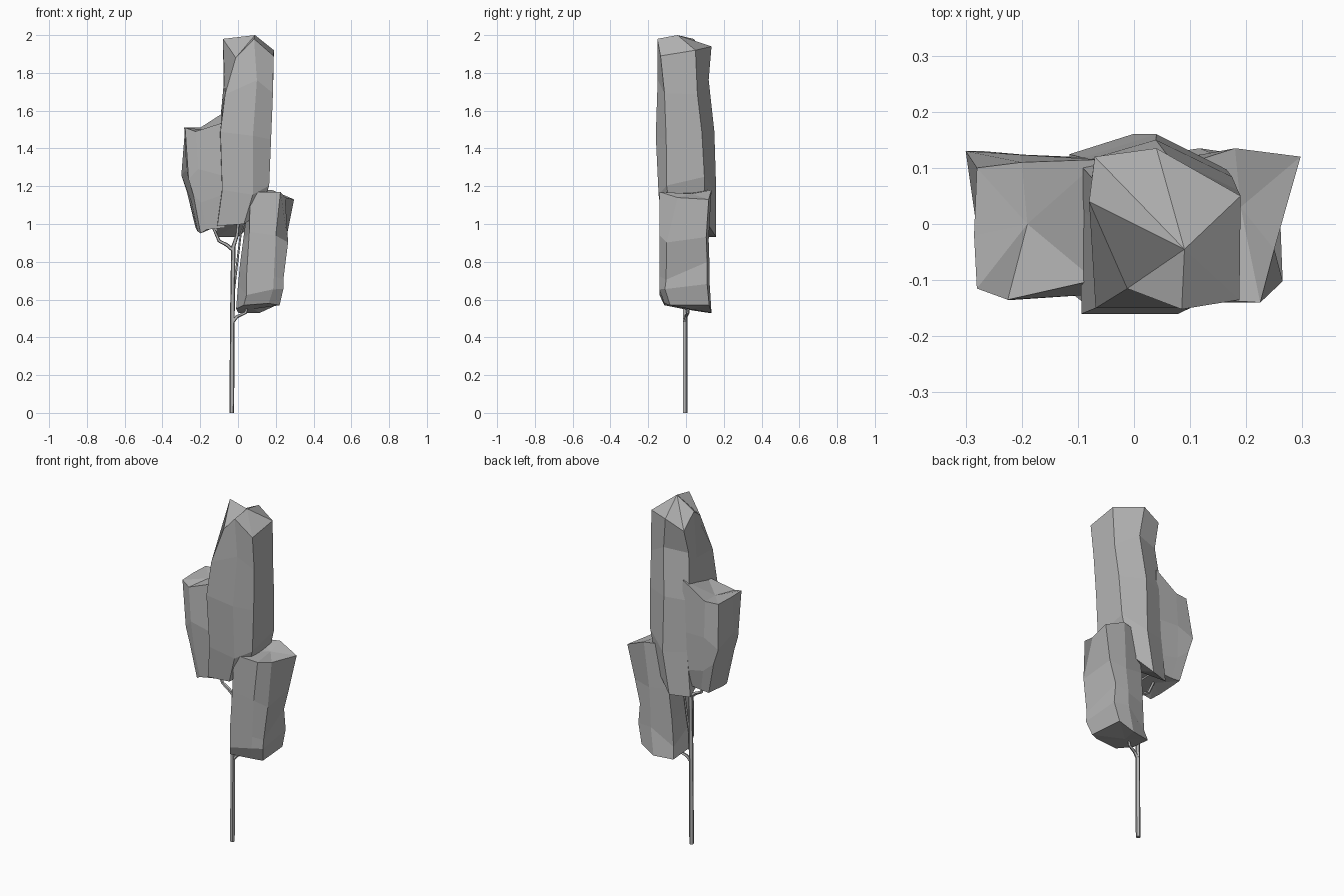
import bpy
import bmesh
import random
from mathutils import Vector

random.seed(4)
if "Cube" in bpy.data.objects:
    bpy.data.objects.remove(bpy.data.objects["Cube"], do_unlink=True)

# One plain grey for the whole tree
grey = bpy.data.materials.new("plain_grey")
grey.use_nodes = True
colour = (0.46, 0.46, 0.46, 1.0)
grey.diffuse_color = colour
grey.node_tree.nodes["Principled BSDF"].inputs["Base Color"].default_value = colour


def add_mesh(name, bm):
    """Turn a bmesh into a flat shaded object."""
    bmesh.ops.recalc_face_normals(bm, faces=bm.faces)
    mesh = bpy.data.meshes.new(name)
    bm.to_mesh(mesh)
    bm.free()
    mesh.materials.append(grey)
    obj = bpy.data.objects.new(name, mesh)
    bpy.context.collection.objects.link(obj)
    return obj


def foliage(name, rim, summit, outline, sections, base_shift, base_centre):
    """Loft from a jagged top rim down through sections of (z, x min, x max, y min, y max)."""
    bm = bmesh.new()
    rings = [[bm.verts.new(point) for point in rim]]
    last = len(sections) - 1
    for level, (z, x0, x1, y0, y1) in enumerate(sections):
        ring = []
        for (u, v), shift in zip(outline, base_shift):
            x = (x0 + x1) / 2 + u * (x1 - x0) / 2
            y = (y0 + y1) / 2 + v * (y1 - y0) / 2
            if level < last:
                # uneven facets, without widening the extreme points
                shift = random.uniform(-.05, .05)
                x += random.uniform(-.01, .01) * (abs(u) < .9)
                y += random.uniform(-.01, .01) * (abs(v) < .9)
            ring.append(bm.verts.new((x, y, z + shift)))
        rings.append(ring)
    count = len(outline)
    for upper, lower in zip(rings, rings[1:]):
        for i in range(count):
            j = (i + 1) % count
            bm.faces.new((upper[i], lower[i], lower[j], upper[j]))
    for ring, centre in ((rings[0], summit), (rings[-1], base_centre)):
        tip = bm.verts.new(centre)
        for i in range(count):
            bm.faces.new((ring[i], ring[(i + 1) % count], tip))
    return add_mesh(name, bm)


def branch(name, path, sides=5):
    """Tapered tube through points of (x, y, z, radius)."""
    bm = bmesh.new()
    points = [Vector(p[:3]) for p in path]
    rings = []
    for k, point in enumerate(points):
        ahead = points[min(k + 1, len(points) - 1)] - points[max(k - 1, 0)]
        turn = Vector((0, 0, 1)).rotation_difference(ahead.normalized())
        circle = bmesh.ops.create_circle(bm, segments=sides, radius=path[k][3])["verts"]
        for vert in circle:
            vert.co = point + turn @ vert.co
        rings.append(circle)
    for a, b in zip(rings, rings[1:]):
        for i in range(sides):
            j = (i + 1) % sides
            bm.faces.new((a[i], a[j], b[j], b[i]))
    bm.faces.new(rings[0])
    bm.faces.new(rings[-1])
    return add_mesh(name, bm)


# Tall central crown with a broken, jagged top
foliage(
    "main_crown",
    [(-.08, .04, 1.98), (-.012, -.115, 1.88), (.085, -.152, 1.98), (.188, -.135, 1.89),
     (.19, .05, 1.92), (.04, .135, 1.94), (-.07, .12, 1.89)],
    (.09, -.045, 2.0),
    [(-1, .2), (-.95, -1), (.3, -1), (1, -.7), (1, .6), (0, 1), (-1, .75)],
    [(1.72, -.075, .185, -.15, .12), (1.45, -.10, .175, -.16, .15),
     (1.20, -.09, .165, -.145, .16), (.97, -.115, .11, -.125, .16)],
    (.02, .02, .03, .08, .05, -.04, -.04), (0, .02, 1.0))

# Shorter clump on the right
foliage(
    "right_clump",
    [(-.285, -.02, 1.51), (-.28, -.115, 1.51), (-.225, -.135, 1.49), (-.07, -.10, 1.54),
     (-.06, .115, 1.6), (-.2, .11, 1.51), (-.28, .10, 1.51)],
    (-.19, 0, 1.50),
    [(-.85, -.35), (-.65, -.85), (-.25, -1), (1, -.85), (1, .9), (-.3, .95), (-1, 1)],
    [(1.28, -.30, -.05, -.135, .13), (1.12, -.27, -.05, -.125, .13),
     (.97, -.225, -.07, -.115, .11)],
    (-.01, -.02, 0, .01, .02, .01, .01), (-.13, 0, .98))

# Low clump on the left
foliage(
    "left_clump",
    [(.06, -.03, 1.17), (.065, -.13, 1.17), (.225, -.14, 1.17), (.25, -.045, 1.14),
     (.297, .12, 1.13), (.18, .135, 1.18), (.07, .10, 1.18)],
    (.19, .03, 1.16),
    [(-1, -.2), (-.65, -1), (.5, -1), (1, -.75), (.85, .9), (.1, 1), (-.9, .85)],
    [(.94, .025, .265, -.14, .12), (.75, .01, .24, -.14, .125),
     (.64, 0, .24, -.14, .125), (.56, -.01, .22, -.115, .135)],
    (-.01, .01, .02, .01, .01, -.03, -.03), (.08, .02, .55))

# Thin trunk and the branches that carry the clumps
branch("trunk", [(-.033, -.005, 0, .013), (-.03, -.005, .5, .013),
                 (-.025, -.005, .88, .012), (-.005, 0, .94, .009), (.005, .01, 1.05, .007)])
branch("right_branch", [(-.025, -.005, .86, .010), (-.06, -.005, .89, .010),
                        (-.10, 0, .91, .009), (-.135, .005, .99, .007)])
branch("left_branch", [(-.03, -.005, .48, .010), (-.005, 0, .51, .009),
                       (.04, .01, .53, .008), (.06, .02, .60, .006)])
branch("upper_twig", [(-.028, -.005, .60, .007), (-.01, .005, .75, .006),
                      (.015, .01, .95, .005), (.04, .015, 1.02, .004)])
